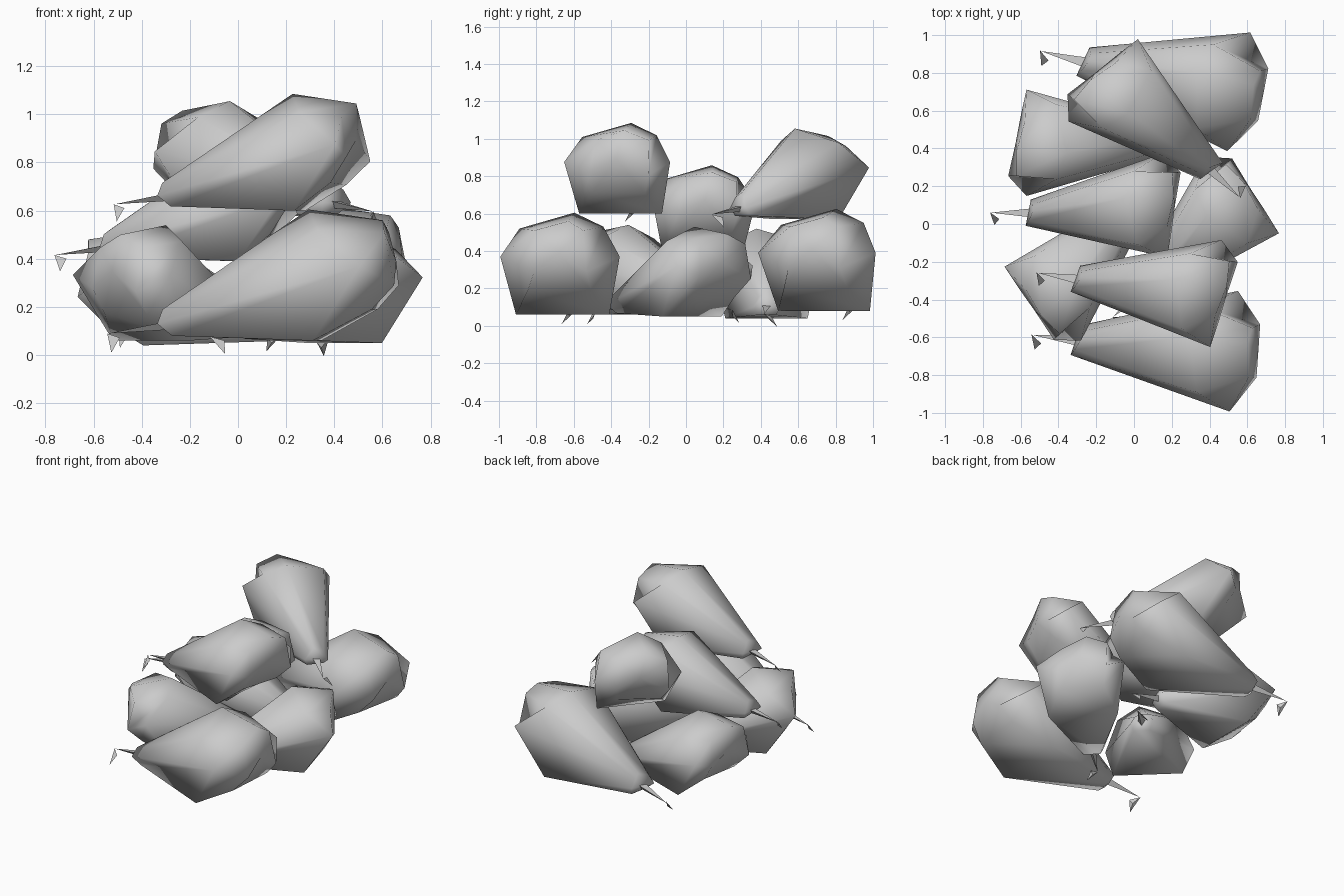
import bpy, bmesh
from math import radians
from mathutils import Matrix

if "Cube" in bpy.data.objects:
    bpy.data.objects.remove(bpy.data.objects["Cube"])

# Cross-sections of one pear-shaped sack: (along, across, up), narrow end first
NECK = [(0.04, -.06, .02), (-.02, -.08, .07), (.0, -.05, .13), (.03, .01, .15),
        (.03, .05, .13), (.02, .08, .07), (.04, .06, .02)]
BELLY = [(.64, -.25, .0), (.84, -.32, .31), (.66, -.23, .46), (.60, .06, .545),
         (.66, .22, .47), (.84, .32, .31), (.64, .25, .0)]
# Two kinds of fat end: a bulging one and a slanted flat one
ROUND_END = [(.88, -.17, .13), (.97, -.13, .23), (.93, -.13, .45), (.91, .05, .50),
             (.93, .13, .45), (.97, .15, .23), (.88, .17, .13), (.97, 0, .33)]
FLAT_END = [(.80, -.15, .13), (.875, -.16, .25), (.85, -.13, .44), (.90, .05, .50),
            (.90, .20, .44), (.95, .20, .23), (.84, .17, .12), (.905, .0, .33)]


def finish(name, bm, matrix, smooth):
    bmesh.ops.recalc_face_normals(bm, faces=bm.faces)
    for f in bm.faces:
        f.smooth = smooth
    me = bpy.data.meshes.new(name)
    bm.to_mesh(me)
    bm.free()
    ob = bpy.data.objects.new(name, me)
    ob.matrix_world = matrix
    bpy.context.collection.objects.link(ob)


def sack_body(name, matrix, end):
    bm = bmesh.new()
    rings = [[bm.verts.new(p) for p in ring] for ring in (NECK, BELLY, end[:-1])]
    n = len(NECK)
    for a, b in zip(rings, rings[1:]):
        for i in range(n):
            j = (i + 1) % n
            bm.faces.new((a[i], a[j], b[j], b[i]))
    bm.faces.new(rings[0])
    # end cap
    tip = bm.verts.new(end[-1])
    for i in range(n):
        bm.faces.new((rings[2][i], rings[2][(i + 1) % n], tip))
    finish(name, bm, matrix, True)


def sack_tie(name, matrix):
    # sliver tapering to a point, with a small triangular flag hanging from it
    bm = bmesh.new()
    spike = [(.02, -.03, .08), (.02, .025, .08), (.02, .0, .045), (-.23, .012, .03)]
    flag = [(-.235, .015, .03), (-.18, -.03, .012), (-.212, -.065, -.05), (-.20, -.02, -.01)]
    for pts in (spike, flag):
        v = [bm.verts.new(p) for p in pts]
        for a, b, c in ((0, 1, 2), (0, 1, 3), (1, 2, 3), (2, 0, 3)):
            bm.faces.new((v[a], v[b], v[c]))
    finish(name, bm, matrix, False)


# Pile: name, neck position, heading in degrees, size, end shape
SACKS = [
    ("front_bottom", (-.31, -.615, .06), -4, 1.0, ROUND_END),
    ("back_bottom", (-.27, .86, .08), -11, 1.0, ROUND_END),
    ("right_bottom", (.04, -.36, .05), 44, .88, FLAT_END),
    ("left_front_bottom", (.03, .11, .06), 226, .88, FLAT_END),
    ("left_back_bottom", (.17, .43, .04), 180, .88, FLAT_END),
    ("middle_top", (-.56, .06, .39), 3, .86, FLAT_END),
    ("front_top", (-.31, -.29, .60), -6, .89, FLAT_END),
    ("back_top", (.41, .28, .57), 140, .89, FLAT_END),
]
for name, pos, heading, size, end in SACKS:
    m = (Matrix.Translation(pos) @ Matrix.Rotation(radians(heading), 4, 'Z')
         @ Matrix.Scale(size, 4))
    sack_body(name + "_sack", m, end)
    sack_tie(name + "_tie", m)
